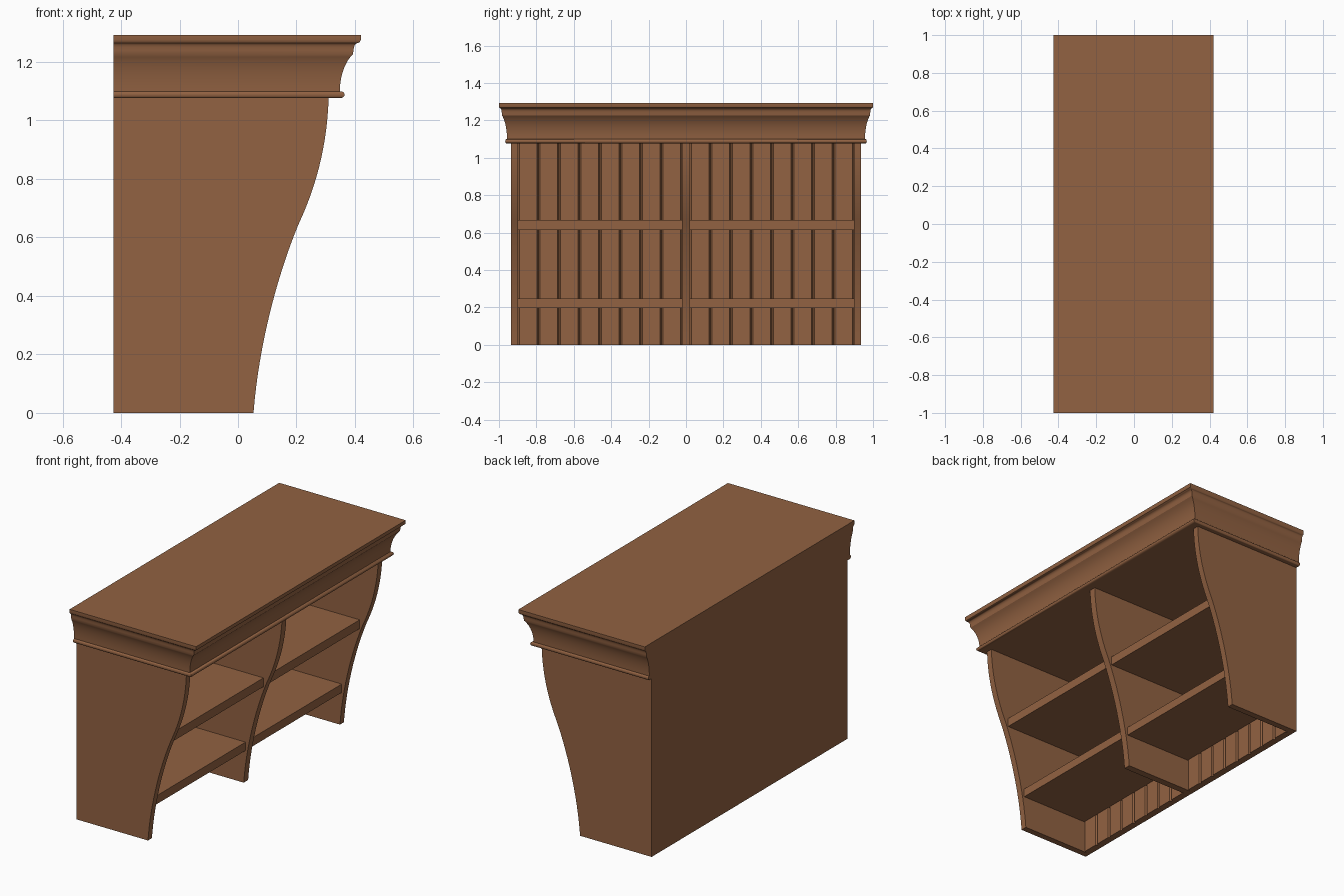
import bpy, bmesh, math
from mathutils import Vector
from mathutils.geometry import interpolate_bezier

if "Cube" in bpy.data.objects:
    bpy.data.objects.remove(bpy.data.objects["Cube"])

wood = bpy.data.materials.new("warm_brown_wood")
wood.diffuse_color = (0.287, 0.122, 0.054, 1)
wood.use_nodes = True
wood.node_tree.nodes["Principled BSDF"].inputs["Base Color"].default_value = wood.diffuse_color

BACK, SIDE_TOP = -0.425, 1.077


def finish(name, bm, smooth=False):
    bmesh.ops.recalc_face_normals(bm, faces=bm.faces[:])
    me = bpy.data.meshes.new(name)
    bm.to_mesh(me)
    bm.free()
    me.materials.append(wood)
    ob = bpy.data.objects.new(name, me)
    bpy.context.collection.objects.link(ob)
    if smooth:
        bpy.ops.object.select_all(action='DESELECT')
        ob.select_set(True)
        bpy.context.view_layer.objects.active = ob
        bpy.ops.object.shade_smooth_by_angle(angle=math.radians(30))
    return ob


def extrude_profile(name, pts, offset, smooth=False):
    bm = bmesh.new()
    a = [bm.verts.new(p) for p in pts]
    b = [bm.verts.new(Vector(p) + Vector(offset)) for p in pts]
    bm.faces.new(a)
    bm.faces.new(b[::-1])
    n = len(pts)
    for i in range(n):
        j = (i + 1) % n
        bm.faces.new((a[i], b[i], b[j], a[j]))
    return finish(name, bm, smooth)


def box(name, x0, x1, y0, y1, z0, z1):
    return extrude_profile(name, [(x0, y0, z0), (x1, y0, z0), (x1, y1, z0), (x0, y1, z0)],
                           (0, 0, z1 - z0))


def bez(pts, n):
    return [(p.x, p.y) for p in interpolate_bezier(*[Vector((a, b, 0)) for a, b in pts], n)]


# Curved upright panels: S-shaped front edge
edge = bez([(0.053, 0), (0.07, 0.22), (0.13, 0.46), (0.207, 0.645)], 16)
edge += bez([(0.207, 0.645), (0.27, 0.78), (0.305, 0.92), (0.31, SIDE_TOP)], 14)[1:]
outline = [(BACK, 0)] + edge + [(BACK, SIDE_TOP)]
for name, y0, y1 in (("left_side", -0.935, -0.897), ("centre_divider", -0.021, 0.021),
                     ("right_side", 0.897, 0.935)):
    extrude_profile(name, [(x, y0, z) for x, z in outline], (0, y1 - y0, 0), True)

# Grooved board back, one per bay, and two shelves per bay
FACE, DEEP, HALF = -0.382, -0.395, 0.008
pitch = 0.876 / 8
for side, start in (("left", -0.897), ("right", 0.021)):
    prof = [(BACK, start, 0)]
    for k in range(8):
        a, b = start + k * pitch, start + (k + 1) * pitch
        prof += [(DEEP, a, 0), (FACE, a + HALF, 0), (FACE, b - HALF, 0)]
    prof += [(DEEP, start + 0.876, 0), (BACK, start + 0.876, 0)]
    extrude_profile(side + "_back_boards", prof, (0, 0, SIDE_TOP))
    box(side + "_lower_shelf", -0.40, 0.065, start, start + 0.876, 0.197, 0.248)
    box(side + "_upper_shelf", -0.40, 0.185, start, start + 0.876, 0.615, 0.668)

# Crown moulding: front profile (x, z), shallower on the two ends
prof = [(0.345, SIDE_TOP)]
prof += [(0.352 + 0.0125 * math.cos(t), 1.0885 + 0.0115 * math.sin(t))
         for t in [math.radians(-90 + 22.5 * i) for i in range(9)]]
prof += bez([(0.348, 1.10), (0.349, 1.155), (0.366, 1.20), (0.393, 1.227)], 10)
prof += bez([(0.395, 1.24), (0.396, 1.258), (0.402, 1.264), (0.411, 1.265)], 6)
prof += [(0.417, 1.269), (0.42, 1.276), (0.42, 1.293)]
bm = bmesh.new()
rings = []
for x, z in prof:
    y = 1 - 0.6 * (0.42 - x)
    rings.append([bm.verts.new(c) for c in ((BACK, -y, z), (x, -y, z), (x, y, z), (BACK, y, z))])
for r, s in zip(rings, rings[1:]):
    for i in range(4):
        j = (i + 1) % 4
        bm.faces.new((r[i], r[j], s[j], s[i]))
bm.faces.new(rings[0][::-1])
bm.faces.new(rings[-1])
finish("crown_moulding", bm, True)
